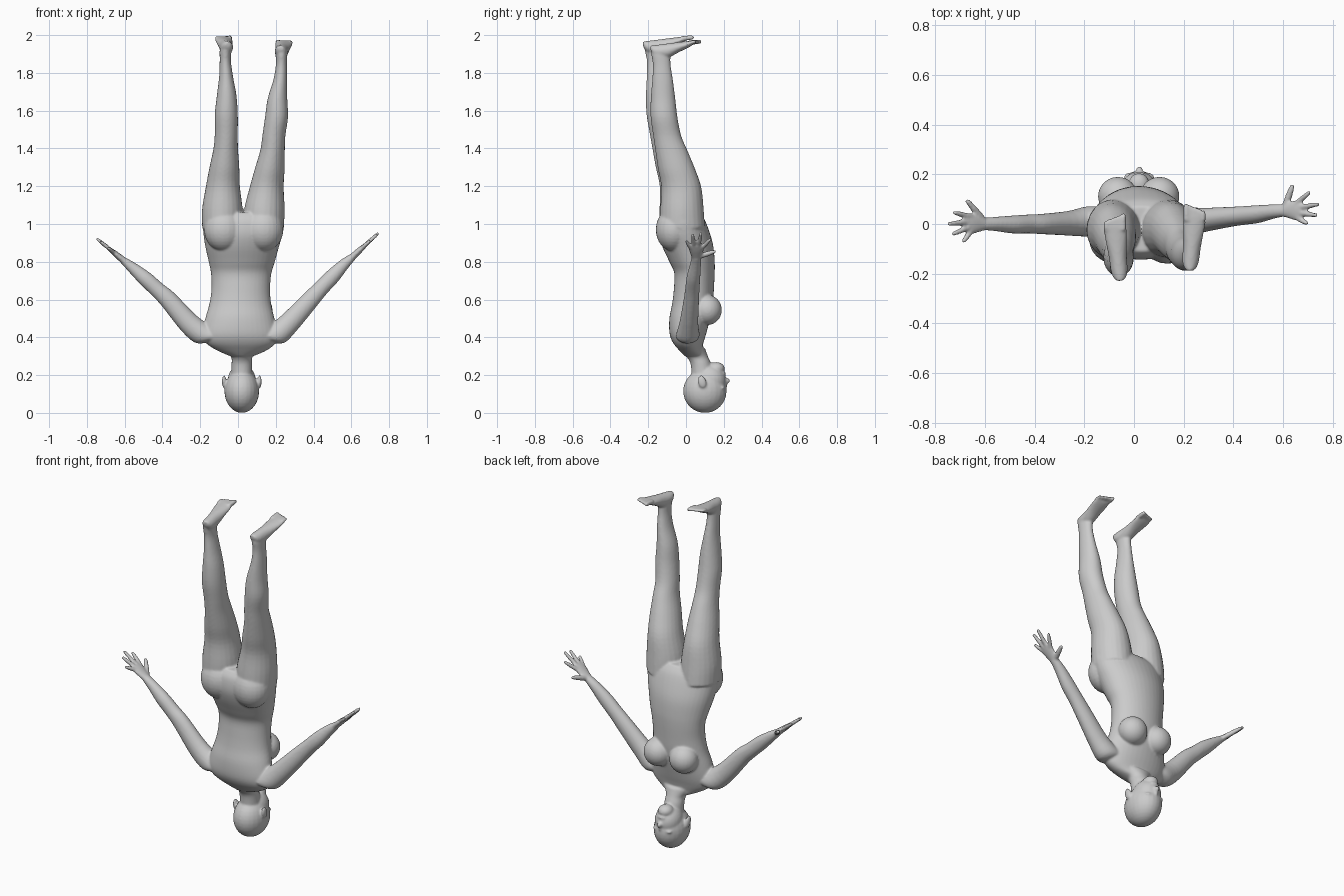
import bpy, bmesh
from math import cos, sin, pi
from mathutils import Vector, Matrix

bm = bmesh.new()


def catmull(a, b, c, d, t):
    return 0.5 * (2 * b + (c - a) * t + (2 * a - 5 * b + 4 * c - d) * t * t
                  + (3 * b - a - 3 * c + d) * t ** 3)


def tube(rings, axis, side, steps=4, n=24):
    """Smooth closed loft; ring = (x, y, z, radius along side, radius across)."""
    axis = Vector(axis).normalized()
    u = Vector(side)
    u = (u - axis * u.dot(axis)).normalized()
    v = axis.cross(u)
    r = [rings[0]] + list(rings) + [rings[-1]]
    dense = []
    for i in range(1, len(r) - 2):
        for s in range(steps):
            dense.append([catmull(*q, s / steps) for q in zip(*r[i - 1:i + 3])])
    dense.append(rings[-1])
    loops = []
    for x, y, z, a, b in dense:
        c = Vector((x, y, z))
        loops.append([bm.verts.new(c + u * a * cos(2 * pi * k / n) + v * b * sin(2 * pi * k / n))
                      for k in range(n)])
    for p, q in zip(loops, loops[1:]):
        for k in range(n):
            bm.faces.new((p[k], p[(k + 1) % n], q[(k + 1) % n], q[k]))
    bm.faces.new(loops[0][::-1])
    bm.faces.new(loops[-1])


def ball(center, radii, tilt=0):
    m = Matrix.Translation(center) @ Matrix.Rotation(tilt, 4, 'X') @ Matrix.Diagonal((*radii, 1))
    bmesh.ops.create_uvsphere(bm, u_segments=24, v_segments=16, radius=1, matrix=m)


def digit(base, tip, r0, r1):
    """Finger or toe with a rounded end."""
    a, b = Vector(base), Vector(tip)
    d = (b - a).normalized()
    tube([(*a, r0, r0), (*a.lerp(b, 0.5), r0, r0), (*(b - d * r1), r1, r1),
          (*(b - d * r1 * 0.3), r1 * 0.75, r1 * 0.75), (*b, r1 * 0.25, r1 * 0.25)],
         d, (0.31, 0.9, 0.2), 2, 12)


# Torso, inverted: shoulders low, hips high
tube([(.02, .045, .30, .06, .05), (.02, .025, .33, .13, .06), (.015, .012, .37, .185, .08),
      (.01, .01, .42, .198, .097), (.01, .02, .50, .183, .108), (.012, .035, .58, .163, .108),
      (.015, .042, .66, .155, .106), (.017, .045, .74, .16, .107), (.02, .032, .80, .175, .12),
      (.022, .01, .88, .195, .135), (.027, -.008, .95, .21, .135), (.03, -.018, 1.02, .215, .118),
      (.03, -.02, 1.06, .19, .09)], (0, 0, 1), (1, 0, 0), n=40)

# Chest and seat
for x in (-.065, .103):
    ball((x, .112, .545), (.08, .078, .08))
for x in (-.075, .135):
    ball((x, -.065, .97), (.105, .095, .115))

# Neck and head
tube([(.02, .09, .18, .055, .06), (.02, .078, .26, .054, .054), (.02, .058, .30, .058, .058),
      (.02, .03, .345, .10, .07)], (0, 0, 1), (1, 0, 0))
ball((.02, .1, .115), (.092, .115, .115))
ball((.02, .128, .17), (.075, .085, .085))
ball((.02, .16, .235), (.042, .045, .034))
ball((.022, .212, .17), (.014, .022, .016))
ball((.022, .203, .150), (.010, .016, .03))
ball((.022, .197, .208), (.026, .014, .012))
for s in (-1, 1):
    ball((.02 + s * .035, .19, .133), (.026, .018, .010))
    ball((.02 + s * .094, .085, .165), (.011, .022, .035), 0.25)

# Legs: shared profile of (z, y, width, depth) with a centre line per side
profile = [(.98, -.02, .105, .12), (1.08, -.025, .107, .115), (1.2, -.033, .09, .106),
           (1.3, -.062, .079, .098), (1.4, -.093, .065, .085), (1.48, -.118, .061, .074),
           (1.58, -.138, .061, .071), (1.68, -.147, .052, .065), (1.78, -.153, .037, .055),
           (1.86, -.16, .030, .047), (1.92, -.168, .031, .05), (1.945, -.17, .027, .044)]
left_x = (-.085, -.083, -.08, -.072, -.065, -.062, -.062, -.06, -.063, -.067, -.066, -.065)
right_x = (.138, .14, .152, .168, .183, .190, .204, .209, .224, .23, .23, .23)
for xs, dy, dz in ((left_x, 0, 0), (right_x, .035, -.022)):
    rings = []
    for (z, y, w, d), x in zip(profile, xs):
        k = (z - .98) / .965
        rings.append((x, y + dy * k, z + dz * k, w, d))
    tube(rings, (0, 0, 1), (1, 0, 0))

# Feet, soles up: heel and ball points lie on the sole; s points to the big toe
for heel, front, s in (((-.055, -.228, 1.966), (-.078, -.005, 1.994), 1),
                       ((.224, -.188, 1.944), (.245, .035, 1.972), -1)):
    h, f = Vector(heel), Vector(front)
    rings = []
    for t, w, d in ((0, .014, .014), (.07, .027, .028), (.2, .034, .036), (.42, .036, .037),
                    (.65, .041, .027), (.88, .046, .018), (1, .044, .012)):
        c = h.lerp(f, t)
        rings.append((c.x, c.y, c.z - d, w, d))
    tube(rings, f - h, (1, 0, 0))
    for i in range(5):
        off = s * (.033 - .0165 * i)
        r = .013 if i == 0 else .0095
        digit((f.x + off, f.y - .02, f.z - .012),
              (f.x + off * 1.08, f.y + .048 - .007 * i, f.z - .006), r, r * .9)

# Arms with open hands: (x, y, z, radius in y, radius across)
right_arm = [(.14, .005, .41, .06, .05), (.2, .01, .415, .062, .063), (.27, .015, .475, .05, .057),
             (.38, .028, .595, .041, .048), (.44, .034, .66, .038, .042),
             (.5, .04, .722, .036, .04), (.56, .05, .785, .029, .03), (.605, .055, .825, .025, .02)]
left_arm = [(-.12, .005, .41, .06, .05), (-.18, .01, .415, .062, .063), (-.26, .003, .475, .05, .057),
            (-.37, 0, .60, .041, .048), (-.43, 0, .655, .038, .042),
            (-.49, -.002, .71, .036, .04), (-.555, 0, .766, .029, .03), (-.605, 0, .806, .025, .02)]
right_tips = [(.64, .16), (.71, .13), (.745, .08), (.738, .035), (.70, 0)]
left_tips = [(-.675, .098), (-.73, .047), (-.75, .0), (-.732, -.042), (-.69, -.075)]
for arm, tips, slope in ((right_arm, right_tips, .92), (left_arm, left_tips, .82)):
    s = 1 if arm[0][0] > 0 else -1
    tube(arm, (s * .7, 0, .7), (0, 1, 0))
    wx, wy, wz = arm[-1][:3]

    def on_hand(dx, y):
        return (wx + s * dx, y, wz + dx * slope)

    # Palm
    tube([(*on_hand(-.01, wy), .024, .019), (*on_hand(.02, wy), .033, .017),
          (*on_hand(.045, wy), .041, .015), (*on_hand(.068, wy), .036, .011)],
         (s, 0, slope), (0, 1, 0))
    # Thumb, then four fingers
    digit(on_hand(.005, wy + .02), on_hand(abs(tips[0][0] - wx), tips[0][1]), .014, .010)
    for i, (x, y) in enumerate(tips[1:]):
        digit(on_hand(.052, wy + .03 - .02 * i), on_hand(abs(x - wx), y), .0115, .009)

# Fuse all parts into one smooth skin
bmesh.ops.recalc_face_normals(bm, faces=bm.faces)
mesh = bpy.data.meshes.new("inverted_figure")
bm.to_mesh(mesh)
bm.free()
body = bpy.data.objects.new("inverted_figure", mesh)
bpy.context.collection.objects.link(body)
fuse = body.modifiers.new("fuse", 'REMESH')
fuse.mode = 'VOXEL'
fuse.voxel_size = .006
fuse.use_smooth_shade = True
soft = body.modifiers.new("soften", 'SMOOTH')
soft.factor = .5
soft.iterations = 6
bpy.context.view_layer.objects.active = body
body.select_set(True)
for name in ("fuse", "soften"):
    bpy.ops.object.modifier_apply(modifier=name)
bpy.ops.object.shade_smooth()
